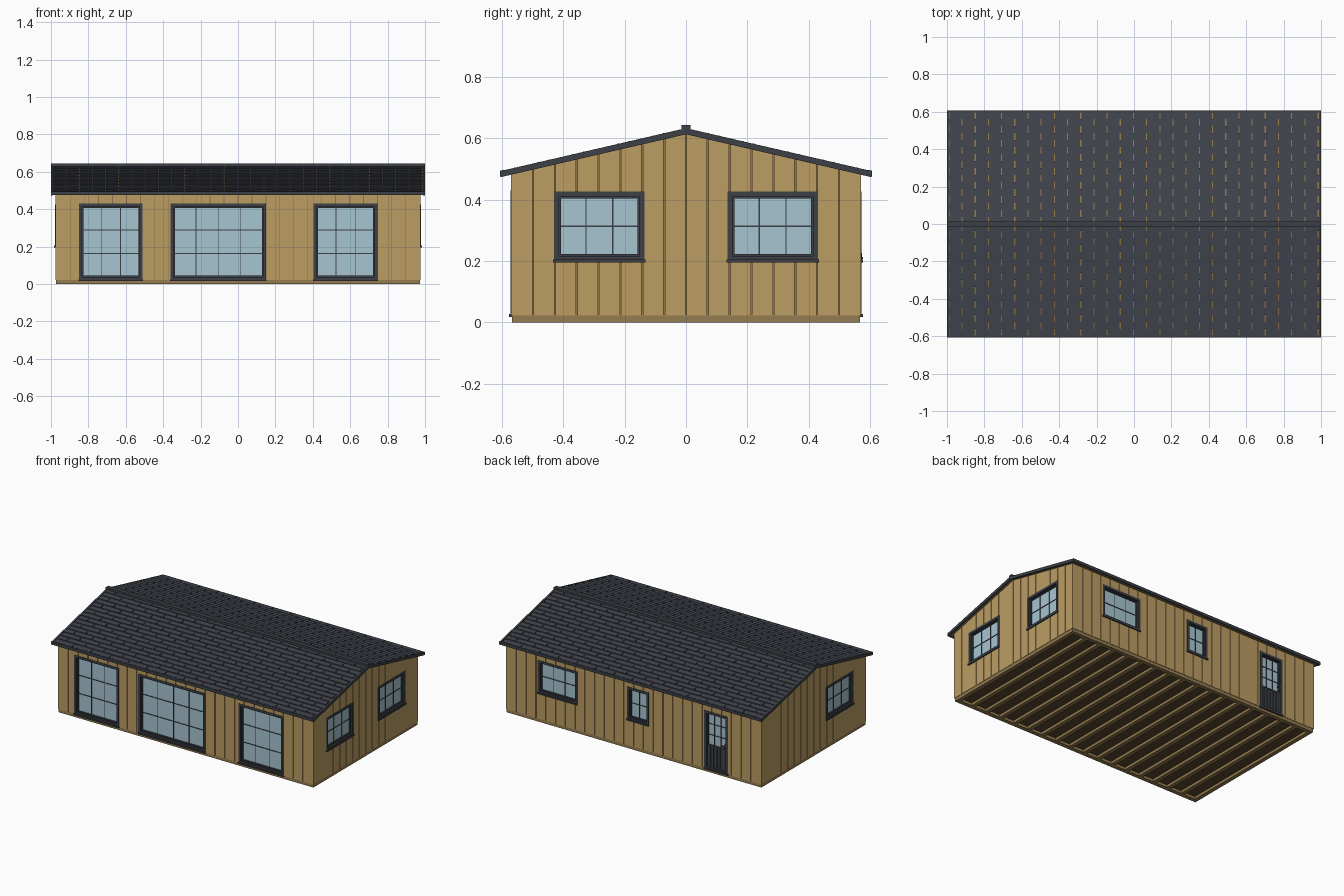
import bpy, bmesh, math
from mathutils import Matrix, Vector

if "Cube" in bpy.data.objects:
    bpy.data.objects.remove(bpy.data.objects["Cube"])

def material(name, r, g, b):
    m = bpy.data.materials.new(name)
    m.diffuse_color = (r, g, b, 1)
    m.use_nodes = True
    m.node_tree.nodes["Principled BSDF"].inputs["Base Color"].default_value = m.diffuse_color
    return m

WOOD = material("wood", 0.50, 0.34, 0.127)
GROOVE = material("groove_wood", 0.28, 0.18, 0.065)
SKIRT = material("skirt_wood", 0.30, 0.20, 0.08)
UNDER = material("underfloor", 0.10, 0.065, 0.028)
TRIM = material("trim", 0.045, 0.051, 0.062)
SHINGLE = material("shingle", 0.054, 0.058, 0.076)
GLASS = material("glass", 0.39, 0.56, 0.64)

def box(bm, x0, x1, y0, y1, z0, z1):
    m = Matrix.Translation(((x0 + x1) / 2, (y0 + y1) / 2, (z0 + z1) / 2))
    bmesh.ops.create_cube(bm, size=1, matrix=m @ Matrix.Diagonal((x1 - x0, y1 - y0, z1 - z0, 1)))

def prism(bm, pts, vec):
    a = [bm.verts.new(p) for p in pts]
    b = [bm.verts.new(Vector(p) + Vector(vec)) for p in pts]
    bm.faces.new(a)
    bm.faces.new(b[::-1])
    n = len(a)
    for i in range(n):
        bm.faces.new((a[i], b[i], b[(i + 1) % n], a[(i + 1) % n]))

def make(name, bm, mat, angle=0):
    bmesh.ops.recalc_face_normals(bm, faces=bm.faces)
    bmesh.ops.rotate(bm, verts=bm.verts, cent=(0, 0, 0), matrix=Matrix.Rotation(math.radians(angle), 3, 'Z'))
    me = bpy.data.meshes.new(name)
    bm.to_mesh(me)
    bm.free()
    if mat:
        me.materials.append(mat)
    ob = bpy.data.objects.new(name, me)
    bpy.context.collection.objects.link(ob)
    return ob

def cut(ob, cutter):
    mod = ob.modifiers.new("openings", 'BOOLEAN')
    mod.operation, mod.solver, mod.object = 'DIFFERENCE', 'EXACT', cutter
    bpy.context.view_layer.objects.active = ob
    bpy.ops.object.modifier_apply(modifier=mod.name)

HX, HY, SLOPE, RIDGE = 0.975, 0.57, 0.231, 0.633
def roof(y):
    return RIDGE - SLOPE * abs(y)

# Wall sides: rotation, wall half distance, openings (u0, u1, z0, z1, columns, rows)
SIDES = {
    "front": (0, HY, [(-0.85, -0.51, 0.022, 0.43, 3, 3), (-0.36, 0.15, 0.022, 0.43, 4, 3),
                      (0.405, 0.745, 0.022, 0.43, 3, 3)]),
    "right": (90, HX, [(-0.43, -0.135, 0.2, 0.426, 3, 2), (0.135, 0.43, 0.2, 0.426, 3, 2)]),
    "back": (180, HY, [(-0.73, -0.43, 0.2, 0.426, 3, 2), (-0.05, 0.115, 0.2, 0.426, 2, 2),
                       (0.54, 0.72, 0.022, 0.42, 3, 3)]),
    "left": (-90, HX, [(0.135, 0.43, 0.2, 0.426, 3, 2)]),
}

# Solid house core, slightly inside the boards
bm = bmesh.new()
cy = HY - 0.006
cx = HX - 0.006
prism(bm, [(-cx, -cy, 0.022), (-cx, cy, 0.022), (-cx, cy, roof(cy) - 0.018),
           (-cx, 0, roof(0) - 0.018), (-cx, -cy, roof(cy) - 0.018)], (2 * cx, 0, 0))
core = make("house_core", bm, GROOVE)

def window(side, i, angle, d, u0, u1, z0, z1, cols, rows):
    door = side == "back" and i == 2
    # Frame, sash and glazing bars
    bm = bmesh.new()
    w, y0, y1 = 0.016, -d - 0.003, -d + 0.035
    def ring(a, b, c, e, t, f, g):
        box(bm, a, a + t, f, g, c, e)
        box(bm, b - t, b, f, g, c, e)
        box(bm, a + t, b - t, f, g, c, c + t)
        box(bm, a + t, b - t, f, g, e - t, e)
    ring(u0, u1, z0, z1, w, y0, y1)
    a, b, c, e = u0 + w, u1 - w, z0 + w, z1 - w
    if door:
        # Lower door panel of upright boards
        box(bm, a, b, -d + 0.014, y1, c, 0.185)
        n = 6
        for k in range(n):
            s = (b - a) / n
            box(bm, a + k * s + 0.002, a + (k + 1) * s - 0.002, -d + 0.009, -d + 0.016, c, 0.18)
        c = 0.18
    ring(a, b, c, e, 0.007, -d + 0.008, y1)
    for k in range(1, cols):
        u = a + (b - a) * k / cols
        box(bm, u - 0.002, u + 0.002, -d + 0.014, -d + 0.024, c, e)
    for k in range(1, rows):
        z = c + (e - c) * k / rows
        box(bm, a, b, -d + 0.014, -d + 0.024, z - 0.002, z + 0.002)
    # Sill
    box(bm, u0 - 0.003, u1 + 0.003, -d - 0.008, -d + 0.01, z0 - 0.005, z0 + 0.005)
    kind = "door" if door else "window"
    make(f"{side}_{kind}_frame_{i}", bm, TRIM, angle)
    bm = bmesh.new()
    box(bm, a, b, -d + 0.018, -d + 0.03, c, e)
    make(f"{side}_{kind}_glass_{i}", bm, GLASS, angle)
    if door:
        bm = bmesh.new()
        box(bm, u1 - 0.024, u1 - 0.016, -d - 0.004, -d + 0.01, 0.195, 0.226)
        box(bm, u1 - 0.046, u1 - 0.016, -d - 0.008, -d - 0.003, 0.207, 0.213)
        make("door_handle", bm, TRIM, angle)

# Wall cladding, openings and windows
for side, (angle, d, openings) in SIDES.items():
    end = d == HX
    half, n = (HY, 16) if end else (HX - 0.006, 26)
    step = 2 * half / n
    bm = bmesh.new()
    for k in range(n):
        a = -half + k * step + (0.002 if k else 0)
        b = -half + (k + 1) * step - (0.002 if k < n - 1 else 0)
        ta, tb = (roof(a) - 0.017, roof(b) - 0.017) if end else (roof(HY) - 0.017,) * 2
        prism(bm, [(a, -d, 0.022), (b, -d, 0.022), (b, -d, tb), (a, -d, ta)], (0, 0.008, 0))
    boards = make(f"{side}_wall_boards", bm, WOOD, angle)
    bm = bmesh.new()
    for u0, u1, z0, z1, _, _ in openings:
        box(bm, u0, u1, -d - 0.05, -d + 0.035, z0 - (0.001 if z0 > 0.1 else -0.002), z1)
    cutter = make("opening_cutter", bm, None, angle)
    cutter.hide_render = True
    cut(core, cutter)
    cut(boards, cutter)
    bpy.data.objects.remove(cutter)
    for i, o in enumerate(openings):
        window(side, i, angle, d, *o)

# Base skirt
bm = bmesh.new()
for s in (-1, 1):
    y, x = s * (HY - 0.017), s * (HX - 0.017)
    box(bm, -HX + 0.003, HX - 0.003, y - 0.014, y + 0.014, 0, 0.023)
    box(bm, x - 0.014, x + 0.014, -HY + 0.03, HY - 0.03, 0, 0.023)
make("base_skirt", bm, SKIRT)

# Underfloor and joists
bm = bmesh.new()
box(bm, -HX + 0.02, HX - 0.02, -HY + 0.02, HY - 0.02, 0.018, 0.024)
make("underfloor", bm, UNDER)
bm = bmesh.new()
for k in range(1, 17):
    x = -HX + 0.017 + k * (2 * HX - 0.034) / 17
    box(bm, x - 0.014, x + 0.014, -HY + 0.03, HY - 0.03, 0, 0.02)
make("floor_joists", bm, SKIRT)

def gable(bm, x0, x1, edge, top, bottom):
    prism(bm, [(x0, -edge, roof(edge) - top), (x0, 0, RIDGE - top), (x0, edge, roof(edge) - top),
               (x0, edge, roof(edge) - bottom), (x0, 0, RIDGE - bottom),
               (x0, -edge, roof(edge) - bottom)], (x1 - x0, 0, 0))

# Roof deck
bm = bmesh.new()
gable(bm, -0.988, 0.988, 0.598, 0.007, 0.018)
make("roof_deck", bm, GROOVE)

# Barge boards on the gables and fascia along the eaves
bm = bmesh.new()
for s in (-1, 1):
    gable(bm, min(s * 0.988, s), max(s * 0.988, s), 0.605, 0, 0.02)
    box(bm, -1, 1, min(s * 0.597, s * 0.607), max(s * 0.597, s * 0.607), 0.475, 0.495)
make("roof_trim", bm, TRIM)

# Staggered shingle courses on one slope, mirrored to the other
bm = bmesh.new()
rows, pitch = 16, 0.141
depth = 0.598 / rows
for r in range(rows):
    ya = -0.598 + r * depth
    yb = min(ya + depth, -0.001)
    x = -0.99 - (pitch / 2 if r % 2 else 0)
    while x < 0.99:
        a, b = max(x + 0.003, -0.989), min(x + pitch - 0.003, 0.989)
        if b - a > 0.01:
            prism(bm, [(a, ya, roof(ya) - 0.008), (a, ya, roof(ya) + 0.001),
                       (a, yb, roof(yb) - 0.004), (a, yb, roof(yb) - 0.008)], (b - a, 0, 0))
        x += pitch
shingles = make("roof_shingles", bm, SHINGLE)
shingles.modifiers.new("other_slope", 'MIRROR').use_axis = (False, True, False)

# Ridge cap
bm = bmesh.new()
box(bm, -1, 1, -0.014, 0.014, 0.618, 0.643)
make("ridge_cap", bm, TRIM)
